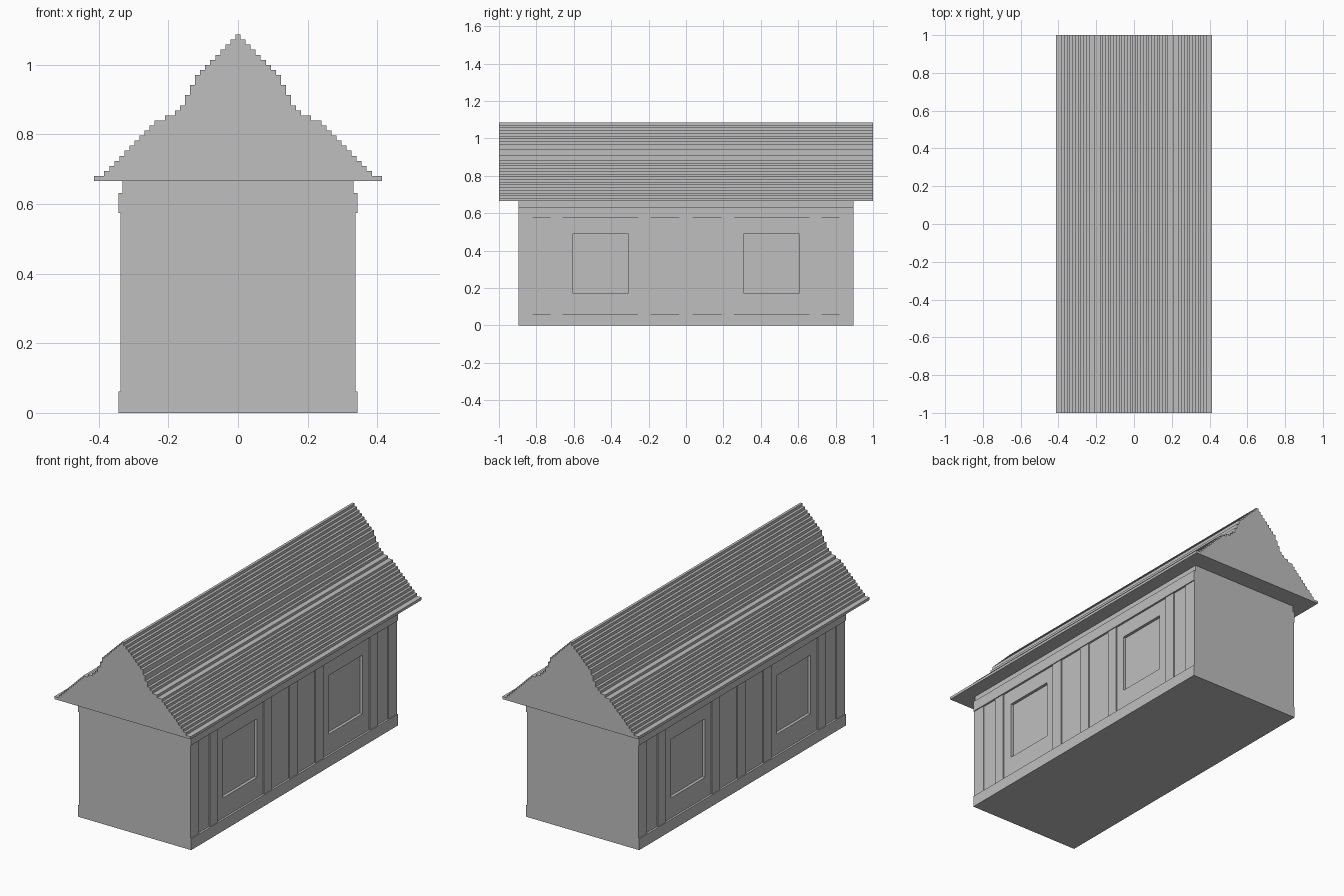
import bpy, bmesh

if "Cube" in bpy.data.objects:
    bpy.data.objects.remove(bpy.data.objects["Cube"])

grey = bpy.data.materials.new("stone grey")
grey.diffuse_color = (0.52, 0.52, 0.52, 1)
grey.use_nodes = True
grey.node_tree.nodes["Principled BSDF"].inputs["Base Color"].default_value = grey.diffuse_color


def finish(name, bm):
    bmesh.ops.recalc_face_normals(bm, faces=bm.faces[:])
    me = bpy.data.meshes.new(name)
    bm.to_mesh(me)
    bm.free()
    me.materials.append(grey)
    ob = bpy.data.objects.new(name, me)
    bpy.context.collection.objects.link(ob)
    return ob


def add_box(bm, x0, x1, y0, y1, z0, z1):
    verts = bmesh.ops.create_cube(bm, size=1)["verts"]
    for v in verts:
        v.co = (x1 if v.co.x > 0 else x0,
                y1 if v.co.y > 0 else y0,
                z1 if v.co.z > 0 else z0)


def boxes(name, items):
    bm = bmesh.new()
    for it in items:
        add_box(bm, *it)
    return finish(name, bm)


WALL, POST, BAND, END = 0.332, 0.338, 0.343, 0.895
SILL, HEAD, EAVES = 0.062, 0.574, 0.666

# Wall block with four recessed windows
walls = boxes("walls", [(-WALL, WALL, -END, END, 0, EAVES)])
cutters = boxes("window_cutters", [
    (min(s * 0.316, s * 0.4), max(s * 0.316, s * 0.4), c - 0.147, c + 0.147, 0.172, 0.493)
    for s in (-1, 1) for c in (-0.456, 0.456)])
cutters.hide_render = True
cutters.hide_set(True)
cut = walls.modifiers.new("windows", "BOOLEAN")
cut.object = cutters
cut.operation = "DIFFERENCE"
cut.solver = "EXACT"

# Plinth and top rail along both long sides
boxes("plinth", [(s * (BAND + WALL) / 2 - 0.0055, s * (BAND + WALL) / 2 + 0.0055,
                  -END, END, 0, SILL) for s in (-1, 1)])
boxes("top_rail", [(s * (BAND + WALL) / 2 - 0.0055, s * (BAND + WALL) / 2 + 0.0055,
                    -END, END, HEAD, 0.632) for s in (-1, 1)])

# Upright timbers between the plinth and the rail
spans = [(-0.035, 0.035)]
for a, b in ((0.19, 0.257), (0.66, 0.725), (0.82, END)):
    spans += [(a, b), (-b, -a)]
boxes("posts", [(s * (POST + WALL) / 2 - 0.003, s * (POST + WALL) / 2 + 0.003,
                 a, b, SILL, HEAD) for s in (-1, 1) for a, b in spans])

# Stepped roof: half width per course, interpolated between key courses
COURSES, H = 29, 0.0145
KEYS = [(0, 0.411), (1, 0.383), (6, 0.311), (11, 0.24), (12, 0.204), (15, 0.153),
        (18, 0.137), (22, 0.097), (25, 0.051), (28, 0.0073)]


def half_width(k):
    for (k0, w0), (k1, w1) in zip(KEYS, KEYS[1:]):
        if k <= k1:
            w = w0 + (w1 - w0) * (k - k0) / (k1 - k0)
            return 0.00725 + H * round((w - 0.00725) / H)


right = []
for k in range(COURSES):
    w = half_width(k)
    right += [(w, EAVES + k * H), (w, EAVES + (k + 1) * H)]
# drop points where two courses share a width
right = [p for i, p in enumerate(right)
         if not (0 < i < len(right) - 1 and right[i - 1][0] == p[0] == right[i + 1][0])
         and not (0 < i and right[i - 1] == p)]
outline = right + [(-x, z) for x, z in reversed(right)]
bm = bmesh.new()
face = bm.faces.new([bm.verts.new((x, -1, z)) for x, z in outline])
ext = bmesh.ops.extrude_face_region(bm, geom=[face])
bmesh.ops.translate(bm, vec=(0, 2, 0),
                    verts=[g for g in ext["geom"] if isinstance(g, bmesh.types.BMVert)])
finish("roof", bm)

# Short extra strips lying on the roof courses
boxes("roof_strips", [
    (0.13, 0.152, -0.64, 0.64, EAVES + 15 * H, EAVES + 17 * H),
    (0.28, 0.311, -0.65, 0.65, EAVES + 6 * H, EAVES + 7 * H),
    (-0.311, -0.28, -0.88, 0.88, EAVES + 6 * H, EAVES + 7 * H)])
